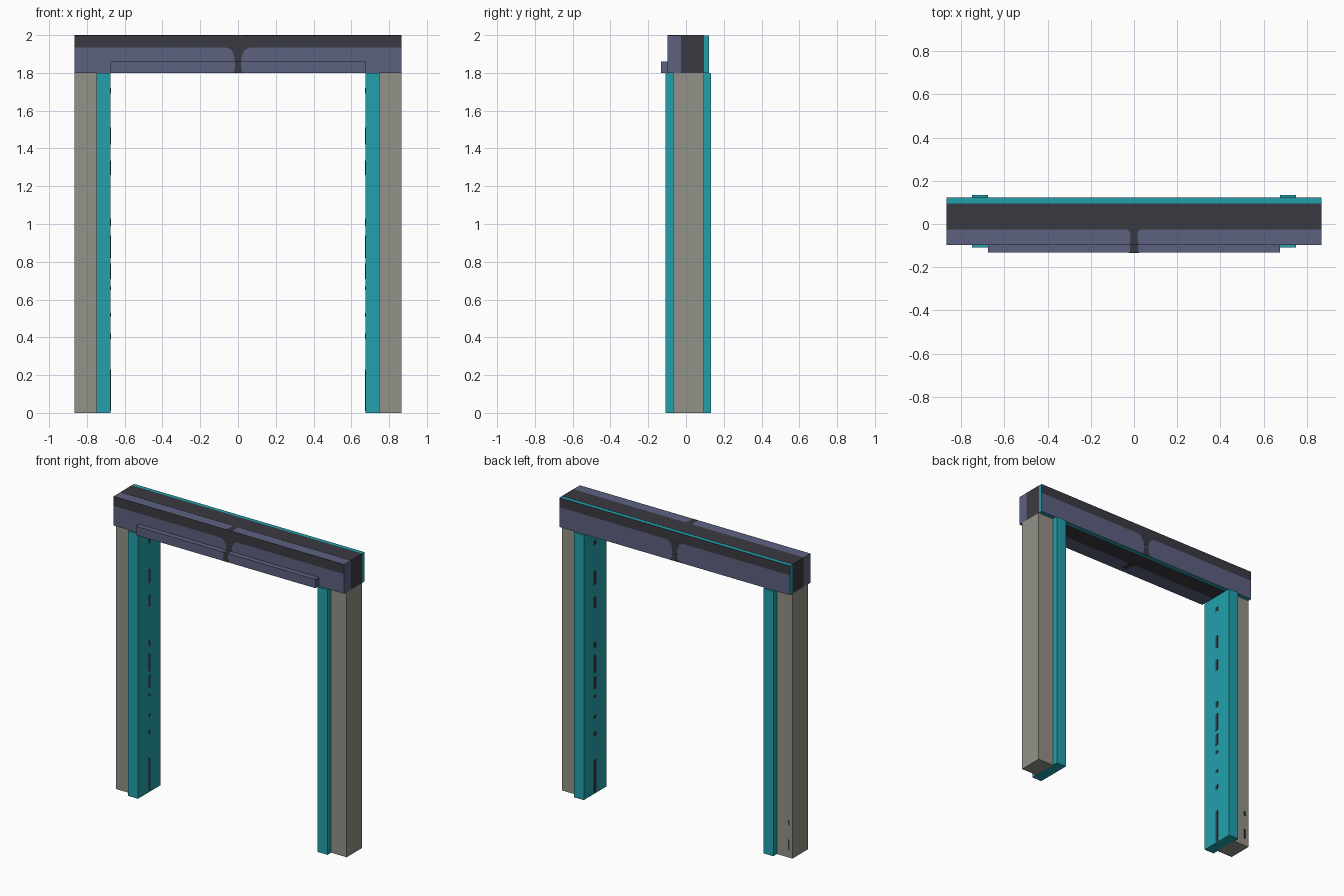
import bpy, bmesh
from mathutils import Vector

if "Cube" in bpy.data.objects:
    bpy.data.objects.remove(bpy.data.objects["Cube"])


def material(name, r, g, b):
    m = bpy.data.materials.new(name)
    m.diffuse_color = (r, g, b, 1)
    m.use_nodes = True
    m.node_tree.nodes["Principled BSDF"].inputs["Base Color"].default_value = m.diffuse_color
    return m


SLATE = material("slate_blue", 0.107, 0.120, 0.216)
DARK = material("charcoal", 0.042, 0.042, 0.054)
TEAL = material("teal", 0.016, 0.356, 0.413)
STONE = material("stone_grey", 0.287, 0.287, 0.246)


def prism(name, outline, a, b, mat, axis="y"):
    """Extrude a flat outline from a to b along y (outline in x,z) or z (outline in x,y)."""
    place = (lambda u, v: (u, a, v)) if axis == "y" else (lambda u, v: (u, v, a))
    step = Vector((0, b - a, 0)) if axis == "y" else Vector((0, 0, b - a))
    bm = bmesh.new()
    face = bm.faces.new([bm.verts.new(place(u, v)) for u, v in outline])
    new = bmesh.ops.extrude_face_region(bm, geom=[face])["geom"]
    bmesh.ops.translate(bm, vec=step, verts=[g for g in new if isinstance(g, bmesh.types.BMVert)])
    bmesh.ops.recalc_face_normals(bm, faces=bm.faces)
    me = bpy.data.meshes.new(name)
    bm.to_mesh(me)
    bm.free()
    me.materials.append(mat)
    ob = bpy.data.objects.new(name, me)
    bpy.context.collection.objects.link(ob)
    return ob


def box(name, x, y, z, mat):
    x0, x1 = sorted(x)
    return prism(name, [(x0, z[0]), (x1, z[0]), (x1, z[1]), (x0, z[1])], y[0], y[1], mat)


def hourglass(steps):
    """Mirror (half width, height) steps into a closed outline."""
    return [(w, v) for w, v in steps] + [(-w, v) for w, v in reversed(steps)]


# Posts: stone outer column, wider teal inner jamb with a broken dark seam
SEAM = [(0.01, 0.23), (0.39, 0.42), (0.51, 0.53), (0.65, 0.67), (0.71, 0.79),
        (0.82, 0.94), (0.99, 1.03), (1.26, 1.335), (1.42, 1.51), (1.69, 1.72)]
for side, s in (("left", -1), ("right", 1)):
    box(side + "_column", (s * 0.749, s * 0.866), (-0.070, 0.094), (0, 1.8), STONE)
    box(side + "_jamb", (s * 0.675, s * 0.749), (-0.109, 0.133), (0, 1.8), TEAL)
    for z in SEAM:
        box(side + "_jamb_seam", (s * 0.6735, s * 0.675), (0.001, 0.022), z, DARK)

# Small dark chips on the back of the left column
for z in ((0.05, 0.12), (0.22, 0.25)):
    box("column_chip", (-0.845, -0.832), (0.094, 0.0955), z, DARK)

# Lintel: slate front, charcoal core, teal back
W = (-0.866, 0.866)
box("lintel_front", W, (-0.097, -0.026), (1.8, 1.999), SLATE)
box("lintel_core", W, (-0.026, 0.095), (1.8, 2.0), DARK)
box("lintel_back", W, (0.095, 0.121), (1.8, 1.999), TEAL)

# Front ledge
box("front_ledge", (-0.675, 0.675), (-0.132, -0.097), (1.8, 1.86), SLATE)

# Back slate panel and charcoal upper bands on both faces
box("back_panel", W, (0.121, 0.122), (1.8, 1.934), SLATE)
box("front_band", W, (-0.098, -0.097), (1.934, 1.999), DARK)
box("back_band", W, (0.121, 0.122), (1.934, 1.999), DARK)

# Waisted dark inlay at the centre of front and back
waist = hourglass([(0.045, 1.8), (0.03, 1.806), (0.02, 1.825), (0.016, 1.85), (0.019, 1.88),
                   (0.025, 1.905), (0.037, 1.922), (0.06, 1.934)])
prism("front_inlay", waist, -0.098, -0.097, DARK)
prism("back_inlay", waist, 0.122, 0.123, DARK)
ledge_waist = hourglass([(0.022, 1.8), (0.017, 1.83), (0.016, 1.86)])
prism("ledge_inlay", ledge_waist, -0.133, -0.132, DARK)

# Inlay carried over the top of the lintel, the ledge and the underside
top_waist = hourglass([(0.024, -0.097), (0.016, -0.075), (0.015, -0.055),
                       (0.02, -0.035), (0.03, -0.026)])
prism("top_inlay", top_waist, 1.999, 2.0, DARK, "z")
prism("under_inlay", top_waist, 1.799, 1.8, DARK, "z")
prism("ledge_top_inlay", hourglass([(0.018, -0.132), (0.018, -0.098)]), 1.86, 1.861, DARK, "z")
